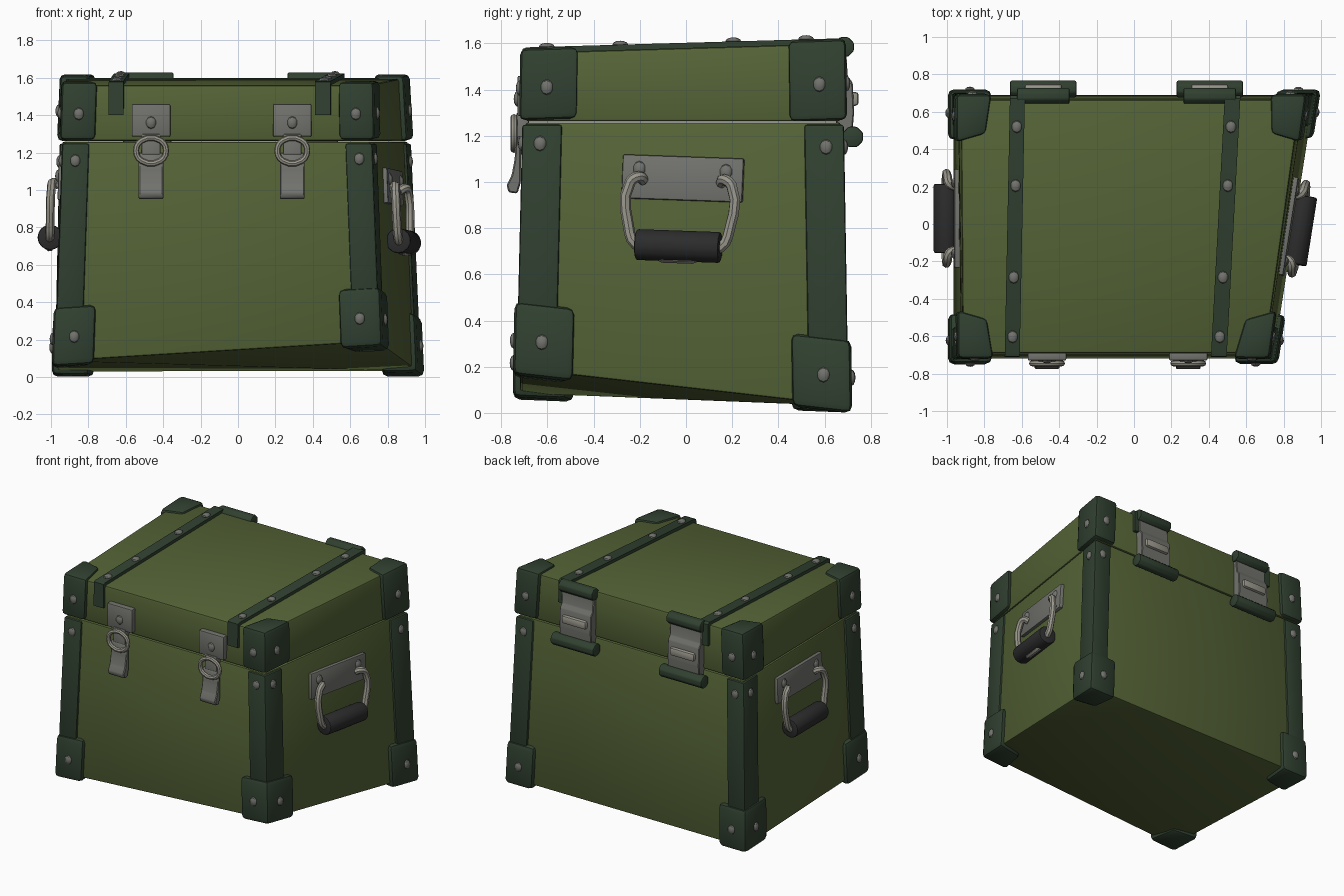
import bpy, bmesh, math
from mathutils import Vector, Matrix

if "Cube" in bpy.data.objects:
    bpy.data.objects.remove(bpy.data.objects["Cube"], do_unlink=True)


def material(name, rgb):
    m = bpy.data.materials.new(name)
    m.use_nodes = True
    m.diffuse_color = (*rgb, 1)
    m.node_tree.nodes["Principled BSDF"].inputs["Base Color"].default_value = (*rgb, 1)
    return m


OLIVE = material("olive green", (0.09, 0.125, 0.037))
DARK = material("dark green", (0.03, 0.052, 0.03))
STEEL = material("steel grey", (0.17, 0.17, 0.155))
LIGHT = material("light steel", (0.32, 0.31, 0.26))
RUBBER = material("black rubber", (0.025, 0.025, 0.025))


def smooth(ob):
    bpy.ops.object.select_all(action='DESELECT')
    ob.select_set(True)
    bpy.context.view_layer.objects.active = ob
    bpy.ops.object.shade_smooth_by_angle(angle=math.radians(35))


def finish(name, bm, mat, bevel=0, segments=2):
    bmesh.ops.recalc_face_normals(bm, faces=bm.faces)
    if bevel:
        bmesh.ops.bevel(bm, geom=bm.edges[:], offset=bevel, segments=segments,
                        profile=0.5, affect='EDGES', clamp_overlap=True)
    me = bpy.data.meshes.new(name)
    bm.to_mesh(me)
    bm.free()
    me.materials.append(mat)
    ob = bpy.data.objects.new(name, me)
    bpy.context.collection.objects.link(ob)
    smooth(ob)
    return ob


def prism(name, lower, upper, mat, bevel=0, segments=2):
    """Solid between two matching rings of points."""
    bm = bmesh.new()
    a = [bm.verts.new(p) for p in lower]
    b = [bm.verts.new(p) for p in upper]
    bm.faces.new(a)
    bm.faces.new(b)
    for i in range(len(a)):
        j = (i + 1) % len(a)
        bm.faces.new((a[i], a[j], b[j], b[i]))
    return finish(name, bm, mat, bevel, segments)


def box(name, lo, hi, mat, bevel=0, frame=Matrix()):
    ring = [(lo[0], lo[1]), (hi[0], lo[1]), (hi[0], hi[1]), (lo[0], hi[1])]
    return prism(name, [frame @ Vector((*p, lo[2])) for p in ring],
                 [frame @ Vector((*p, hi[2])) for p in ring], mat, bevel)


def across(name, profile, x0, x1, mat, bevel=0, lean=0):
    """Extrude a (y, z) profile along x, leaning in x with y."""
    return prism(name, [(x0 + lean * y, y, z) for y, z in profile],
                 [(x1 + lean * y, y, z) for y, z in profile], mat, bevel, 1)


def rod(name, p0, p1, radius, sides, mat, bevel=0):
    p0, p1 = Vector(p0), Vector(p1)
    turn = (p1 - p0).to_track_quat('Z', 'Y')
    ring = [turn @ Vector((radius * math.cos(t), radius * math.sin(t), 0))
            for t in (2 * math.pi * (k + 0.5) / sides for k in range(sides))]
    return prism(name, [p0 + r for r in ring], [p1 + r for r in ring], mat, bevel)


def tube(name, points, radius, mat, cyclic=False):
    cu = bpy.data.curves.new(name, 'CURVE')
    cu.dimensions = '3D'
    cu.bevel_depth, cu.bevel_resolution, cu.resolution_u = radius, 2, 3
    sp = cu.splines.new('BEZIER')
    sp.bezier_points.add(len(points) - 1)
    for bp, p in zip(sp.bezier_points, points):
        bp.co = p
        bp.handle_left_type = bp.handle_right_type = 'AUTO'
    sp.use_cyclic_u = cyclic
    cu.use_fill_caps = True
    cu.materials.append(mat)
    ob = bpy.data.objects.new(name, cu)
    bpy.context.collection.objects.link(ob)
    bpy.ops.object.select_all(action='DESELECT')
    ob.select_set(True)
    bpy.context.view_layer.objects.active = ob
    bpy.ops.object.convert(target='MESH')
    smooth(bpy.context.view_layer.objects.active)


rivets = bmesh.new()


def rivet(pos, normal, radius=0.027):
    m = (Matrix.Translation(pos) @ Vector(normal).to_track_quat('Z', 'Y').to_matrix().to_4x4()
         @ Matrix.Diagonal((1, 1.25, 0.6, 1)))
    bmesh.ops.create_uvsphere(rivets, u_segments=10, v_segments=6, radius=radius, matrix=m)


# Skewed body and lid, corners run front -x, front +x, back +x, back -x
SEAM = 1.258
base = [Vector(p) for p in ((-.965, -.72, .085), (.745, -.72, .19), (.965, .69, .03), (-.965, .69, .03))]
rim = [Vector((x, y, SEAM)) for x, y in ((-.925, -.695), (.705, -.695), (.91, .67), (-.94, .67))]
crown = [Vector(p) for p in ((-.915, -.69, 1.56), (.70, -.69, 1.56), (.89, .665, 1.6), (-.925, .665, 1.6))]
prism("body", base, rim, OLIVE, 0.012)
prism("lid", [p + Vector((0, 0, .004)) for p in rim], crown, OLIVE, 0.014)


def corner_guard(name, ring, i, start, end, size, out, bevel, taper, rivet_at):
    """Block wrapped round a corner; start and end are points on the upright edge."""
    ex = (ring[i ^ 1] - ring[i]).normalized()
    ey = (ring[3 - i] - ring[i]).normalized()
    a, b = size
    offs = [(-out, -out), (a, -out), (a * taper, b * taper), (-out, b)]
    prism(name, [start + ex * u + ey * v for u, v in offs],
          [end + ex * u + ey * v for u, v in offs], DARK, bevel)
    mid = start.lerp(end, rivet_at)
    nx = Vector((-1 if i in (0, 3) else 1, 0, 0))
    ny = Vector((0, -1 if i < 2 else 1, 0))
    if i in (1, 2):
        nx = Vector((1, -.14, 0)).normalized()
    rivet(mid + ex * (a - out) * .5 - ey * out, ny)
    rivet(mid + ey * (b - out) * .45 - ex * out, nx)


corners = ("front_right", "front_left", "back_left", "back_right")
for i, label in enumerate(corners):
    up = (rim[i] - base[i]).normalized()
    lid_up = (crown[i] - rim[i]).normalized()
    corner_guard(label + "_foot_guard", base, i, base[i] - up * .028, base[i] + up * .29,
                 (.2, .24), .03, .032, .85, .48)
    corner_guard(label + "_post", rim, i, base[i] + up * .2, rim[i] - up * .01,
                 (.13, .16), .014, .012, 1, .905)
    corner_guard(label + "_lid_guard", crown, i, rim[i] + lid_up * .01, crown[i] + lid_up * .018,
                 (.165, .23), .028, .026, .8, .45)


# Lid straps folded over the front and back edges
def top_z(y):
    return 1.58 + .0295 * y


strap_profile = [(-.712, 1.4), (-.708, 1.576), (-.69, 1.583), (.67, 1.622), (.688, 1.61), (.69, 1.45),
                 (.66, 1.45), (.65, 1.57), (-.67, 1.53), (-.68, 1.4)]
for label, x, lean, half in (("right", -.637, .02, .04), ("left", .491, .053, .042)):
    across(label + "_strap", strap_profile, x - half, x + half, DARK, 0, lean)
    for y in (.52, .205, -.285, -.603):
        rivet((x + lean * y, y, top_z(y) + .024), (0, 0, 1))

# Front latches: plate, loop and curled lever
lever_profile = [(-.715, 1.2), (-.738, 1.19), (-.742, 1.1), (-.755, 1.03), (-.777, .985),
                 (-.768, .955), (-.73, .95), (-.715, 1.0)]
for label, x in (("right", -.465), ("left", .29)):
    box(label + "_latch_plate", (x - .103, -.73, 1.285), (x + .103, -.68, 1.46), STEEL, .008)
    box(label + "_latch_neck", (x - .05, -.735, 1.12), (x + .05, -.68, 1.3), STEEL, .008)
    across(label + "_latch_lever", lever_profile, x - .066, x + .066, STEEL, .006)
    tube(label + "_latch_loop", [(x - .05, -.745, 1.265), (x - .08, -.745, 1.21), (x - .05, -.745, 1.155),
                                 (x + .05, -.745, 1.155), (x + .08, -.745, 1.21), (x + .05, -.745, 1.265)],
         .016, LIGHT, True)
    rivet((x, -.73, 1.36), (0, -1, 0))

# Back hinges: two bars joined by a stepped plate
hinge_profile = [(.65, 1.55), (.695, 1.55), (.7, 1.46), (.722, 1.43), (.728, 1.3), (.72, 1.21), (.65, 1.21)]
for label, x in (("right", -.485), ("left", .405)):
    rod(label + "_hinge_upper_bar", (x - .14, .685, 1.585), (x + .14, .685, 1.585), .046, 8, DARK, .008)
    rod(label + "_hinge_lower_bar", (x - .177, .722, 1.195), (x + .177, .722, 1.195), .048, 8, DARK, .008)
    across(label + "_hinge_plate", hinge_profile, x - .13, x + .13, STEEL, .005)
    box(label + "_hinge_knuckle", (x - .1, .71, 1.33), (x + .1, .748, 1.39), LIGHT, .015)


# Side carrying handles, built in a frame lying on each side wall
def handle(label, i, j, shift, lift, roll):
    low, high = (base[i] + base[j]) / 2, (rim[i] + rim[j]) / 2
    v = (high - low).normalized()
    u = base[j] - base[i]
    u.z = 0
    u.normalize()
    n = u.cross(v).normalized()
    v = n.cross(u)
    at = low + v * ((.9 + lift - low.z) / v.z)
    at += u * (shift - at.dot(u))
    frame = Matrix((u, v, n)).transposed().to_4x4()
    frame.translation = at
    frame = frame @ Matrix.Rotation(roll, 4, 'Z')
    box(label + "_handle_plate", (-.265, .02, -.03), (.265, .21, .024), STEEL, .008, frame)
    half = [(.17, .1, .02), (.185, .115, .05), (.222, .09, .058), (.222, -.1, .06), (.185, -.18, .06)]
    path = [(-a, b, c) for a, b, c in half] + half[::-1]
    tube(label + "_handle_bar", [frame @ Vector(p) for p in path], .024, LIGHT)
    rod(label + "_handle_grip", frame @ Vector((-.185, -.18, .058)), frame @ Vector((.185, -.18, .058)),
        .068, 14, RUBBER, .01)
    for s in (-.19, .19):
        rivet(frame @ Vector((s, .15, .024)), n)


handle("left", 1, 2, .11, 0, -.035)
handle("right", 3, 0, -.03, .025, 0)

finish("rivets", rivets, STEEL)
